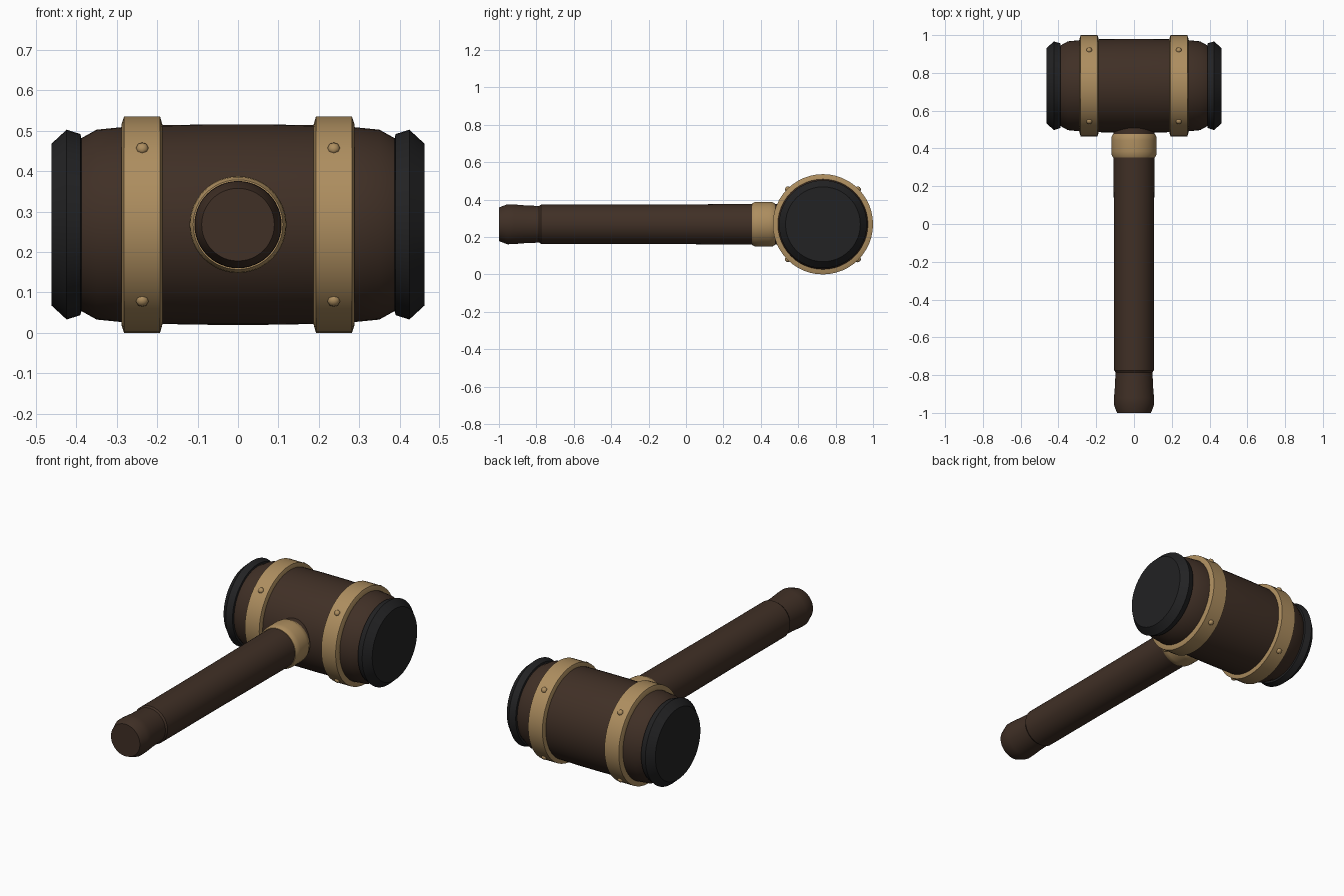
import bpy, bmesh, math
from mathutils import Matrix, Vector

if "Cube" in bpy.data.objects:
    bpy.data.objects.remove(bpy.data.objects["Cube"])

HEAD = Vector((0, 0.732, 0.268))   # centre of the mallet head
R_BAND = 0.268


def material(name, rgb):
    m = bpy.data.materials.new(name)
    m.diffuse_color = (*rgb, 1)
    m.use_nodes = True
    m.node_tree.nodes["Principled BSDF"].inputs["Base Color"].default_value = m.diffuse_color
    return m


WOOD = material("dark wood", (0.051, 0.029, 0.019))
BRASS = material("brass", (0.42, 0.27, 0.115))
RUBBER = material("black rubber", (0.016, 0.016, 0.017))


def finish(name, bm, mat, angle=30):
    bmesh.ops.recalc_face_normals(bm, faces=bm.faces)
    me = bpy.data.meshes.new(name)
    bm.to_mesh(me)
    bm.free()
    me.materials.append(mat)
    ob = bpy.data.objects.new(name, me)
    bpy.context.collection.objects.link(ob)
    bpy.ops.object.select_all(action='DESELECT')
    ob.select_set(True)
    bpy.context.view_layer.objects.active = ob
    bpy.ops.object.shade_smooth_by_angle(angle=math.radians(angle))
    return ob


def lathe(name, profile, axis, origin, mat, sides=48, closed=False):
    """Spin (distance along axis, radius) points around the x or y axis."""
    bm = bmesh.new()
    rings = []
    for d, r in profile:
        ring = []
        for i in range(sides):
            a = 2 * math.pi * i / sides
            u, v = r * math.cos(a), r * math.sin(a)
            p = Vector((d, u, v)) if axis == 'x' else Vector((u, d, v))
            ring.append(bm.verts.new(origin + p))
        rings.append(ring)
    pairs = list(zip(rings, rings[1:]))
    if closed:
        pairs.append((rings[-1], rings[0]))
    else:
        bm.faces.new(rings[0])
        bm.faces.new(rings[-1])
    for a, b in pairs:
        for i in range(sides):
            j = (i + 1) % sides
            bm.faces.new((a[i], a[j], b[j], b[i]))
    return finish(name, bm, mat)


# barrel-shaped wooden head
half = [(0.07, 0.248), (0.19, 0.246), (0.28, 0.242), (0.35, 0.235), (0.395, 0.21)]
lathe("head_barrel", [(-d, r) for d, r in reversed(half)] + half, 'x', HEAD, WOOD)

for s, side in ((-1, "left"), (1, "right")):
    # striking cap
    cap = [(0.385, 0.20), (0.39, 0.224), (0.424, 0.235), (0.462, 0.20)]
    lathe(side + "_striking_cap", [(s * d, r) for d, r in cap], 'x', HEAD, RUBBER)
    # metal band with chamfered rims
    band = [(0.187, 0.235), (0.187, 0.247), (0.193, R_BAND),
            (0.282, R_BAND), (0.289, 0.247), (0.289, 0.235)]
    lathe(side + "_band", [(s * d, r) for d, r in band], 'x', HEAD, BRASS, closed=True)
    # four rivets per band
    bm = bmesh.new()
    for k in range(4):
        a = math.radians(45 + 90 * k)
        n = Vector((0, math.cos(a), math.sin(a)))
        mat = (Matrix.Translation(HEAD + n * (R_BAND - 0.001) + Vector((s * 0.237, 0, 0)))
               @ n.to_track_quat('Z', 'Y').to_matrix().to_4x4()
               @ Matrix.Diagonal((1, 1, 0.8, 1)))
        bmesh.ops.create_uvsphere(bm, u_segments=8, v_segments=6, radius=0.016, matrix=mat)
    finish(side + "_rivets", bm, BRASS, 60)

# handle with a swollen pommel, running into the head
axis_origin = Vector((0, 0, HEAD.z))
lathe("handle", [(-1.0, 0.09), (-0.955, 0.107), (-0.92, 0.106), (-0.86, 0.101),
                 (-0.785, 0.098), (-0.775, 0.105), (-0.3, 0.105), (0.3, 0.108),
                 (0.55, 0.108)], 'y', axis_origin, WOOD)

# collar where the handle meets the head
lathe("handle_collar", [(0.352, 0.10), (0.352, 0.111), (0.366, 0.118), (0.385, 0.12),
                        (0.445, 0.12), (0.463, 0.118), (0.476, 0.111), (0.476, 0.10)],
      'y', axis_origin, BRASS, closed=True)
